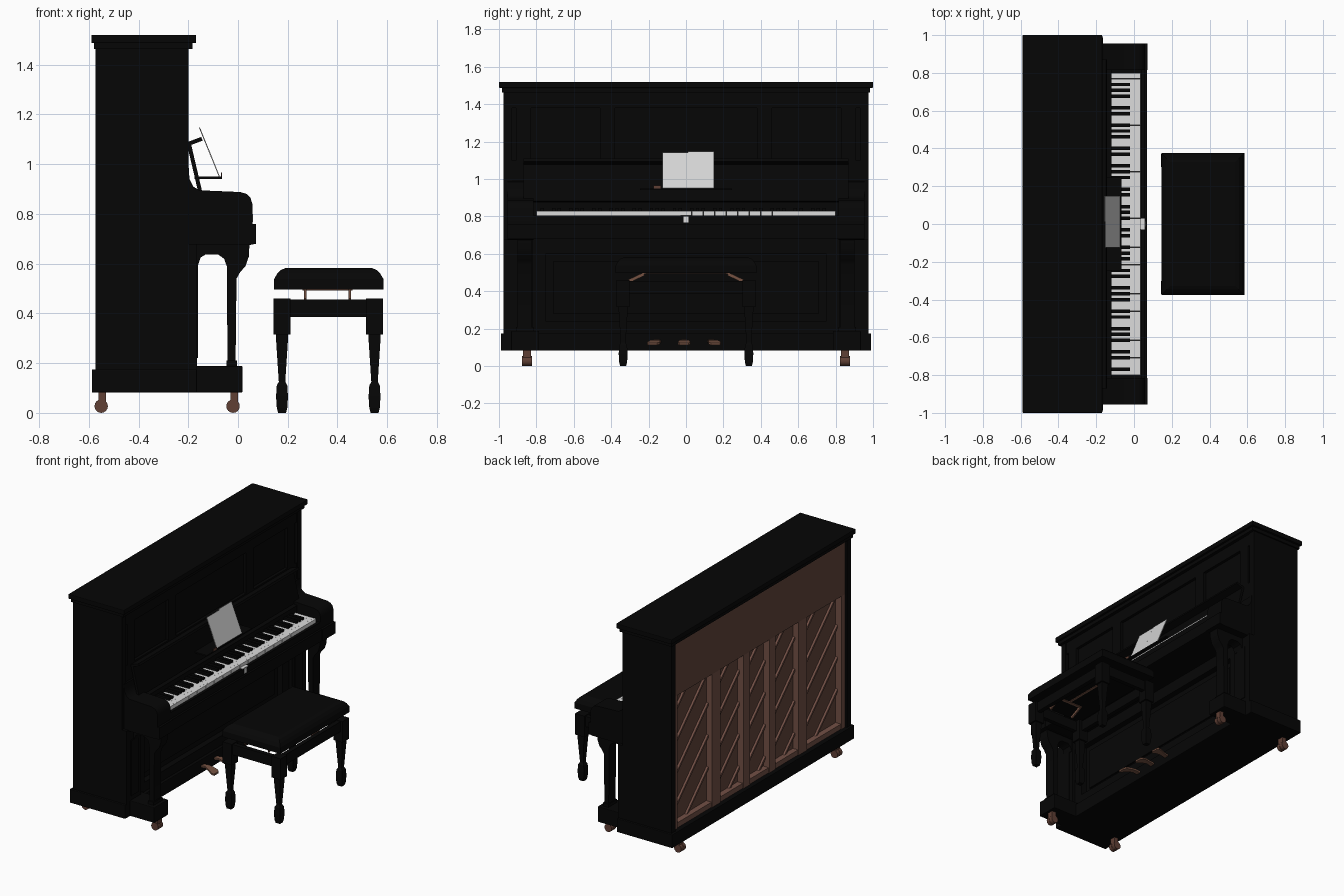
import bpy, bmesh, math
from mathutils import Matrix, Vector

if "Cube" in bpy.data.objects:
    bpy.data.objects.remove(bpy.data.objects["Cube"])


def material(name, r, g, b):
    m = bpy.data.materials.new(name)
    m.use_nodes = True
    m.diffuse_color = (r, g, b, 1)
    bsdf = m.node_tree.nodes["Principled BSDF"]
    bsdf.inputs["Base Color"].default_value = (r, g, b, 1)
    bsdf.inputs["Roughness"].default_value = 0.6
    return m


BLACK = material("black lacquer", .0019, .0019, .0019)
IVORY = material("ivory white", .72, .72, .72)
PAPER = material("paper", .66, .66, .66)
BROWN = material("post brown", .17, .08, .06)
DARK = material("soundboard brown", .125, .06, .044)
CASTER = material("caster brown", .115, .05, .035)
COPPER = material("aged brass", .18, .085, .055)


def finish(name, bm, mat, bevel=0, smooth=False):
    bmesh.ops.recalc_face_normals(bm, faces=bm.faces)
    me = bpy.data.meshes.new(name)
    bm.to_mesh(me)
    bm.free()
    me.materials.append(mat)
    ob = bpy.data.objects.new(name, me)
    bpy.context.collection.objects.link(ob)
    if bevel:
        mod = ob.modifiers.new("soft edges", 'BEVEL')
        mod.width, mod.segments = bevel, 2
    if smooth:
        bpy.ops.object.select_all(action='DESELECT')
        ob.select_set(True)
        bpy.context.view_layer.objects.active = ob
        bpy.ops.object.shade_smooth_by_angle(angle=math.radians(35))
    return ob


def boxes(name, mat, *spans, bevel=0):
    """Each span is x0, x1, y0, y1, z0, z1."""
    bm = bmesh.new()
    for x0, x1, y0, y1, z0, z1 in spans:
        m = Matrix.Translation(((x0 + x1) / 2, (y0 + y1) / 2, (z0 + z1) / 2))
        m = m @ Matrix.Diagonal((x1 - x0, y1 - y0, z1 - z0, 1))
        bmesh.ops.create_cube(bm, size=1, matrix=m)
    return finish(name, bm, mat, bevel)


def prisms(name, mat, outlines, a, b, axis='y', smooth=False):
    """Extrude 2D outlines (with z second) from a to b along an axis."""
    bm = bmesh.new()
    for pts in outlines:
        place = lambda p, t: (p[0], t, p[1]) if axis == 'y' else (t, p[0], p[1])
        face = bm.faces.new([bm.verts.new(place(p, a)) for p in pts])
        out = bmesh.ops.extrude_face_region(bm, geom=[face])["geom"]
        shift = Vector(place((0, 0), b - a))
        bmesh.ops.translate(bm, vec=shift, verts=[v for v in out if isinstance(v, bmesh.types.BMVert)])
    return finish(name, bm, mat, 0, smooth)


def bridge(name, mat, rings, smooth=False):
    """Skin a row of four-cornered rings and cap both ends."""
    bm = bmesh.new()
    loops = [[bm.verts.new(p) for p in ring] for ring in rings]
    for lo, hi in zip(loops, loops[1:]):
        for i in range(4):
            bm.faces.new((lo[i], lo[i - 1], hi[i - 1], hi[i]))
    bm.faces.new(loops[0])
    bm.faces.new(loops[-1])
    return finish(name, bm, mat, 0, smooth)


def loft(name, mat, cx, cy, rings):
    """Stack of rectangles given as z, half x, half y."""
    corners = ((-1, -1), (1, -1), (1, 1), (-1, 1))
    return bridge(name, mat, [[(cx + sx * hx, cy + sy * hy, z) for sx, sy in corners]
                              for z, hx, hy in rings])


def strip(p, q, t):
    """Outline of a thin straight bar between two 2D points."""
    d = (Vector(q) - Vector(p)).normalized() * t / 2
    n = Vector((-d.y, d.x))
    return [Vector(p) - n, Vector(q) - n, Vector(q) + n, Vector(p) + n]


# Cabinet
boxes("cabinet_core", BLACK, (-.50, -.225, -.94, .94, .10, 1.47))
boxes("lid", BLACK, (-.59, -.168, -1, 1, 1.487, 1.52), bevel=.004)
boxes("lid_moulding", BLACK, (-.58, -.182, -.985, .985, 1.463, 1.487))
boxes("plinth", BLACK, (-.588, -.165, -.99, .99, .082, .175), bevel=.004)
boxes("upper_frame", BLACK, (-.23, -.205, -.93, .93, 1.38, 1.466),
      (-.23, -.205, -.93, .93, .85, 1.10),
      *[(-.23, -.205, y - .04, y + .04, 1.10, 1.38) for y in (-.87, -.42, .42, .87)])
boxes("lower_frame", BLACK, (-.23, -.185, -.82, .82, .17, .24), (-.23, -.185, -.82, .82, .60, .68),
      *[(-.23, -.185, y - .04, y + .04, .24, .60) for y in (-.79, .79)])
boxes("lower_panel_field", BLACK, (-.23, -.215, -.71, .71, .28, .56))

# Back: recessed board, plank, posts and slanted ribs
LOW, HIGH = .19, 1.09
RIB = .02
boxes("soundboard", DARK, (-.515, -.50, -.94, .94, .17, 1.46))
boxes("back_plank", DARK, (-.56, -.51, -.94, .94, HIGH, 1.455))
posts = [(-.92, .06), (-.47, .09), (-.14, .07), (.14, .07), (.47, .09), (.92, .06)]
boxes("back_posts", BROWN, (-.555, -.51, -.94, .94, .17, .21),
      *[(-.56, -.51, y - w / 2, y + w / 2, .17, HIGH) for y, w in posts])
ribs = []
for (ya, wa), (yb, wb) in zip(posts, posts[1:]):
    y0, y1 = ya + wa / 2, yb - wb / 2
    for i in range(5):
        z = i * .22 + .05
        s = y1 - max(0, LOW - z)
        e = y0 + max(0, z + y1 - y0 + RIB - HIGH)
        if s - e > .03:
            ribs.append([(s, z + y1 - s), (e, z + y1 - e), (e, z + y1 - e + RIB), (s, z + y1 - s + RIB)])
prisms("soundboard_ribs", BROWN, ribs, -.53, -.51, 'x')

# Cheeks, legs, feet and casters on both sides
arm = [(-.22, 1.0), (-.198, .985), (-.195, .94), (-.18, .91), (-.155, .895), (.01, .888), (.035, .88),
       (.05, .865), (.058, .84), (.058, .76), (.072, .76), (.072, .68), (.046, .675), (-.22, .675)]
leg = [(-.2, .68), (.046, .68), (.044, .63), (.03, .59), (.008, .565), (-.006, .54), (-.01, .19),
       (-.042, .19), (-.045, .59), (-.056, .62), (-.08, .637), (-.13, .637), (-.15, .625), (-.162, .59),
       (-.2, .59)]
for side, label in ((1, "left"), (-1, "right")):
    def span(x0, x1, y0, y1, z0, z1):
        return (x0, x1, min(side * y0, side * y1), max(side * y0, side * y1), z0, z1)
    boxes(label + "_cabinet_side", BLACK, span(-.573, -.2, .93, .975, .10, 1.47))
    boxes(label + "_pilaster", BLACK, span(-.23, -.165, .82, .975, .17, .68),
          span(-.17, -.16, .85, .93, .22, .6))
    prisms(label + "_cheek", BLACK, [arm], side * .815, side * .955, smooth=True)
    prisms(label + "_front_leg", BLACK, [leg], side * .825, side * .90, smooth=True)
    boxes(label + "_foot", BLACK, span(-.22, .018, .785, .935, .082, .188), bevel=.004)
    boxes(label + "_leg_base", BLACK, span(-.047, -.004, .815, .91, .18, .21))
    for x, place in ((-.55, "back"), (-.02, "front")):
        bm = bmesh.new()
        for y in (.8365, .8635):
            m = Matrix.Translation((x, side * y, .027)) @ Matrix.Rotation(math.pi / 2, 4, 'X')
            bmesh.ops.create_cone(bm, cap_ends=True, segments=16, radius1=.027, radius2=.027,
                                  depth=.025, matrix=m)
        m = Matrix.Translation((x + .005, side * .85, .058)) @ Matrix.Diagonal((.03, .044, .06, 1))
        bmesh.ops.create_cube(bm, size=1, matrix=m)
        finish(f"{label}_{place}_caster", bm, CASTER, smooth=True)

# Key bed, slip and lock
boxes("key_bed", BLACK, (-.22, .068, -.82, .82, .68, .76), (-.22, .055, -.82, .82, .755, .795))
boxes("key_slip", BLACK, (.036, .055, -.82, .82, .79, .805))
boxes("lock_plate", IVORY, (.054, .06, -.013, .013, .768, .80), (.034, .058, -.03, .03, .804, .808))

# Keys, repeating every seven naturals
pitch = 1.6 / 52
starts = [-.8 + i * pitch for i in range(52)]
boxes("white_keys", IVORY, *[(-.135, .035, y, y + pitch - .0004, .79, .83) for y in starts])
boxes("black_keys", BLACK, *[(-.135, -.022, y + pitch - .009, y + pitch + .009, .82, .845)
                             for i, y in enumerate(starts[:-1]) if i % 7 in (0, 2, 3, 5, 6)])

# Opened fallboard and music rest
boxes("fallboard_back", BLACK, (-.22, -.12, -.82, .82, .79, .875))
prisms("fallboard", BLACK, [strip((-.198, 1.085), (-.15, .88), .016)], -.87, .87)
prisms("fallboard_lip", BLACK, [strip((-.205, 1.08), (-.145, 1.102), .016)], -.87, .87)
boxes("music_shelf", BLACK, (-.175, -.065, -.245, .245, .941, .95))
for y, drop in ((-.125, .006), (.012, 0)):
    prisms("sheet_page", PAPER, [strip((-.075, .95), (-.155 + drop / 2, 1.147 - drop), .004)], y, y + .137)
boxes("small_rest_clip", CASTER, (-.069, -.065, -.175, -.135, .95, .966))

# Pedals
for y, skew in ((-.15, -.02), (-.01, 0), (.13, .02)):
    rings = []
    for x, z, w, dy in ((-.19, .125, .018, 0), (-.13, .135, .016, .2), (-.09, .132, .026, .8),
                        (-.055, .122, .034, 1.2), (-.04, .118, .024, 1.4)):
        c = y + skew * dy
        rings.append([(x, c - w, z - .006), (x, c + w, z - .006), (x, c + w, z + .006), (x, c - w, z + .006)])
    bridge("pedal", COPPER, rings, smooth=True)

# Bench
BX = .363
loft("bench_cushion", BLACK, BX + .002, 0,
     [(.497, .22, .376), (.538, .22, .376), (.56, .207, .363), (.575, .192, .348), (.583, .172, .328)])
boxes("bench_rails", BLACK,
      *[(BX - .19, BX + .19, s * .345 - .015, s * .345 + .015, .385, .455) for s in (-1, 1)],
      *[(BX + s * .19 - .015, BX + s * .19 + .015, -.345, .345, .385, .455) for s in (-1, 1)])
for sx in (-1, 1):
    for sy in (-1, 1):
        loft("bench_leg", BLACK, BX + sx * .186, sy * .336,
             [(0, .016, .016), (.02, .021, .021), (.065, .024, .024), (.11, .021, .021), (.125, .013, .013),
              (.14, .014, .014), (.295, .024, .024), (.315, .024, .024), (.315, .035, .035),
              (.46, .035, .035)])

# Bench lifting linkage
for x in (.27, .45):
    prisms("lift_arms", COPPER, [strip((s * .31, .452), (s * .225, .492), .017) for s in (-1, 1)],
           x - .005, x + .005, 'x')
boxes("lift_crossbars", COPPER, *[(.26, .46, s * .225 - .01, s * .225 + .01, .493, .498) for s in (-1, 1)],
      (BX - .008, BX + .008, -.215, .215, .494, .498))
